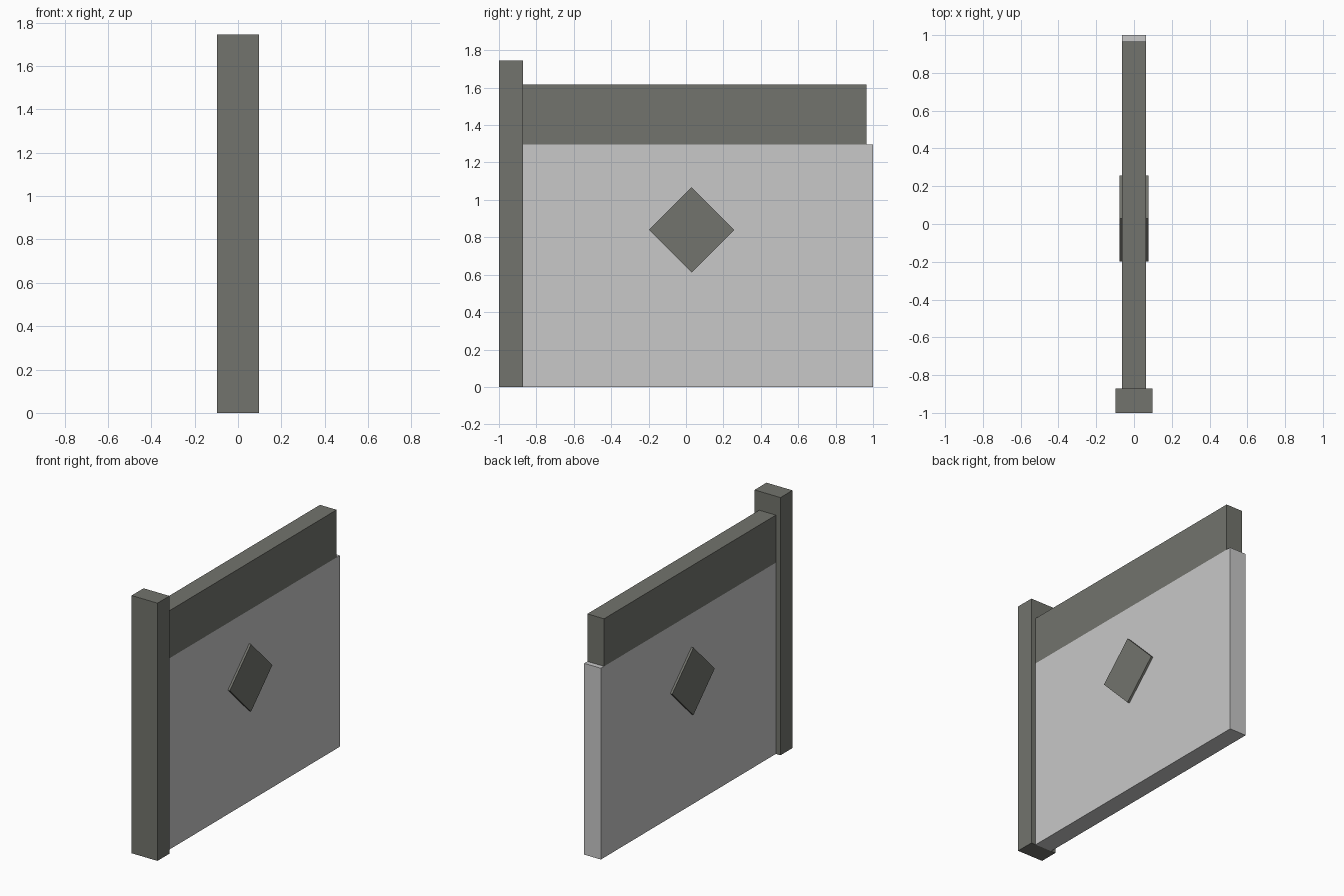
import bpy
from math import radians

cube = bpy.data.objects.get("Cube")
if cube:
    bpy.data.objects.remove(cube, do_unlink=True)


def material(name, color):
    mat = bpy.data.materials.new(name)
    mat.use_nodes = True
    mat.diffuse_color = color
    mat.node_tree.nodes["Principled BSDF"].inputs["Base Color"].default_value = color
    return mat


def box(name, mat, half_width, y_range, z_range, turn=0):
    """Box centred on x = 0, turned about the x axis."""
    (y0, y1), (z0, z1) = y_range, z_range
    bpy.ops.mesh.primitive_cube_add(size=1, location=(0, (y0 + y1) / 2, (z0 + z1) / 2))
    obj = bpy.context.object
    obj.name = name
    obj.scale = (2 * half_width, y1 - y0, z1 - z0)
    bpy.ops.object.transform_apply(location=False, rotation=False, scale=True)
    obj.rotation_euler.x = radians(turn)
    obj.data.materials.append(mat)
    return obj


olive = material("olive grey", (0.17, 0.174, 0.153, 1))
pale = material("pale grey", (0.578, 0.578, 0.578, 1))

POST_BACK = -0.872
PANEL_TOP = 1.295
THICK = 0.0625

# Upright post at the front edge
box("front_post", olive, 0.097, (-1, POST_BACK), (0, 1.745))

# Pale panel with the darker rail standing on it
box("panel", pale, THICK, (POST_BACK, 1), (0, PANEL_TOP))
box("top_rail", olive, THICK, (POST_BACK, 0.966), (PANEL_TOP, 1.617))

# Diamond plate passing through the panel, showing on both sides
side = 0.228 * 2 ** 0.5 / 2
box("diamond", olive, 0.077, (0.03 - side, 0.03 + side), (0.84 - side, 0.84 + side), 45)
